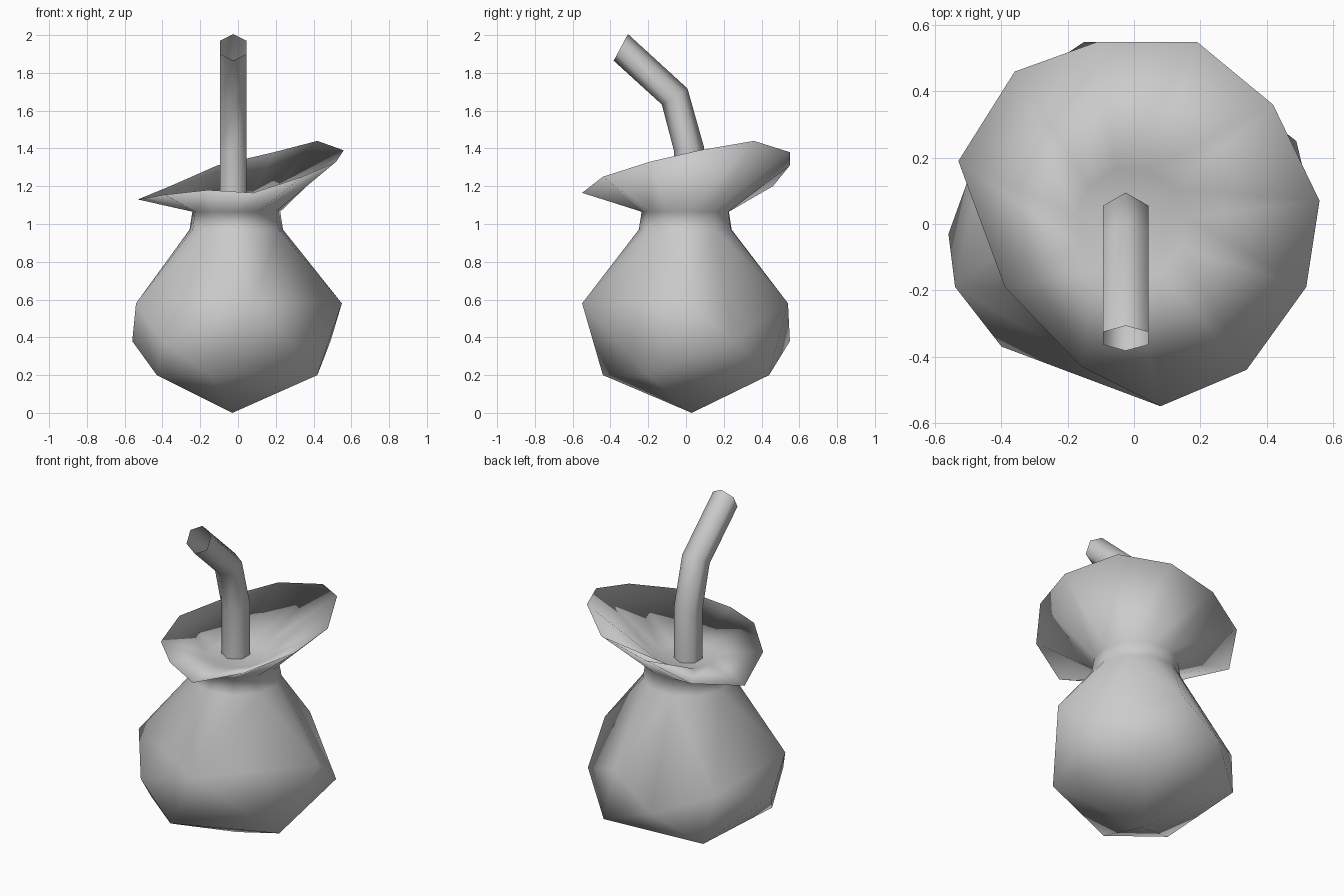
import bpy
import bmesh
from math import sin, cos, tau
from mathutils import Vector

cube = bpy.data.objects.get("Cube")
if cube:
    bpy.data.objects.remove(cube, do_unlink=True)

grey = bpy.data.materials.new("plain_grey")
grey.use_nodes = True
colour = (0.6, 0.6, 0.6, 1)
grey.diffuse_color = colour
grey.node_tree.nodes["Principled BSDF"].inputs["Base Color"].default_value = colour


def finish(bm, name):
    """Turn a bmesh into a smooth grey object."""
    mesh = bpy.data.meshes.new(name)
    bm.to_mesh(mesh)
    bm.free()
    mesh.materials.append(grey)
    for poly in mesh.polygons:
        poly.use_smooth = True
    obj = bpy.data.objects.new(name, mesh)
    bpy.context.collection.objects.link(obj)


def loft(bm, rings):
    """Join successive rings of points with quads and return the vertex rings."""
    loops = [[bm.verts.new(p) for p in ring] for ring in rings]
    for low, high in zip(loops, loops[1:]):
        n = len(low)
        for i in range(n):
            j = (i + 1) % n
            bm.faces.new((low[i], low[j], high[j], high[i]))
    return loops


def neck_ring(radius, z, sides=11):
    angles = [tau * (i + .2) / sides for i in range(sides)]
    return [Vector((radius * cos(a) - .01, radius * sin(a), z)) for a in angles]


# Body: a faceted pouch wrapped round uneven levels of points, open at the neck
levels = {
    0.0: [(-.03, .03)],
    0.2: [(-.15, -.44), (.42, -.2), (.25, .44), (-.39, .39), (-.43, -.22)],
    0.38: [(-.56, -.03), (-.4, -.37), (.49, .25), (-.15, .55)],
    0.48: [(-.43, .33)],
    0.58: [(.55, 0), (.11, .54), (-.54, -.19), (.08, -.55)],
}
bm = bmesh.new()
for z, points in levels.items():
    for x, y in points:
        bm.verts.new((x, y, z))
shoulder = neck_ring(.25, .97)
for p in shoulder:
    bm.verts.new(p)
bmesh.ops.convex_hull(bm, input=bm.verts[:])
cap = [f for f in bm.faces if all(v.co.z > .96 for v in f.verts)]
bmesh.ops.delete(bm, geom=cap, context="FACES")

# Collar: short neck flaring to a tilted, wavy rim, folding back to an inner floor
rim = [
    (.56, .07, 1.39), (.42, .36, 1.44), (.19, .55, 1.38), (-.11, .55, 1.31),
    (-.36, .46, 1.2), (-.53, .19, 1.13), (-.39, -.19, 1.155), (-.16, -.43, 1.18),
    (.08, -.55, 1.165), (.34, -.44, 1.25), (.52, -.19, 1.33),
]
loops = loft(bm, [shoulder, neck_ring(.235, 1.065), rim, neck_ring(.17, 1.1)])
bm.faces.new(loops[-1])
bmesh.ops.remove_doubles(bm, verts=bm.verts[:], dist=.001)
bmesh.ops.recalc_face_normals(bm, faces=bm.faces[:])
finish(bm, "pouch_with_collar")

# Straw: open six-sided tube with two bends; each ring has a centre and a facing
side = Vector((1, 0, 0))
rings = []
for y, z, facing in ((.015, 1.04, (0, 0, 1)), (.015, 1.4, (0, -.13, .99)),
                     (-.06, 1.675, (0, -.53, .85)), (-.345, 1.935, (0, -.88, .47))):
    centre = Vector((-.025, y, z))
    across = Vector(facing).normalized().cross(side)
    rings.append([centre + .08 * (cos(a) * across - sin(a) * side)
                  for a in (tau * k / 6 for k in range(6))])
bm = bmesh.new()
loft(bm, rings)
finish(bm, "straw")
